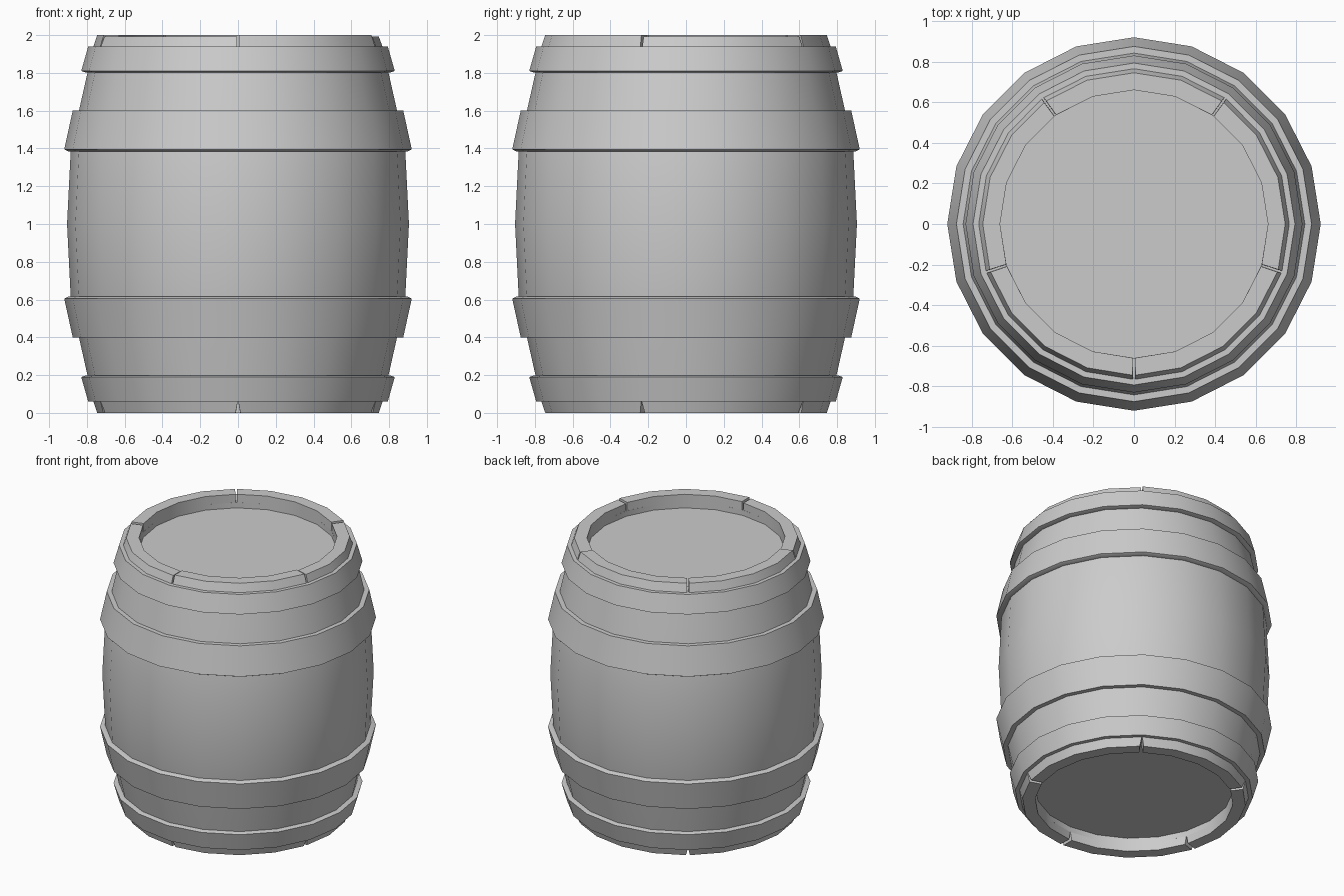
import bpy
import bmesh
from math import cos, sin, radians

SIDES = 20
STEP = 360 / SIDES

if "Cube" in bpy.data.objects:
    bpy.data.objects.remove(bpy.data.objects["Cube"], do_unlink=True)

grey = bpy.data.materials.new("plain grey")
grey.use_nodes = True
colour = (0.6, 0.6, 0.6, 1)
grey.diffuse_color = colour
grey.node_tree.nodes["Principled BSDF"].inputs["Base Color"].default_value = colour


def polar(r, angle, z):
    return (r * cos(radians(angle)), r * sin(radians(angle)), z)


def finish(name, bm):
    bmesh.ops.recalc_face_normals(bm, faces=bm.faces)
    mesh = bpy.data.meshes.new(name)
    bm.to_mesh(mesh)
    bm.free()
    mesh.materials.append(grey)
    obj = bpy.data.objects.new(name, mesh)
    bpy.context.collection.objects.link(obj)
    bpy.ops.object.select_all(action="DESELECT")
    obj.select_set(True)
    bpy.context.view_layer.objects.active = obj
    bpy.ops.object.shade_smooth_by_angle(angle=radians(30))


def lathe(name, profile, loop=False):
    """Spin an (r, z) profile; loops become rings, open ones get end caps."""
    bm = bmesh.new()
    rings = [[bm.verts.new(polar(r, STEP * i, z)) for i in range(SIDES)]
             for r, z in profile]
    pairs = list(zip(rings, rings[1:]))
    if loop:
        pairs.append((rings[-1], rings[0]))
    else:
        bm.faces.new(rings[0])
        bm.faces.new(rings[-1])
    for a, b in pairs:
        for i in range(SIDES):
            j = (i + 1) % SIDES
            bm.faces.new((a[i], a[j], b[j], b[i]))
    finish(name, bm)


def rim_stave(name, start, base, edge, gap_base, gap_edge):
    """A four-segment piece of rim with narrow gaps at both ends."""
    bm = bmesh.new()
    corners = [(0.66, base, gap_base), (0.765, base, gap_base),
               (0.745, edge, gap_edge), (0.66, edge, gap_edge)]
    sections = []
    for i in range(5):
        inset = 1 if i == 0 else -1 if i == 4 else 0
        sections.append([bm.verts.new(polar(r, start + STEP * i + inset * gap, z))
                         for r, z, gap in corners])
    for a, b in zip(sections, sections[1:]):
        for i in range(4):
            j = (i + 1) % 4
            bm.faces.new((a[i], a[j], b[j], b[i]))
    bm.faces.new(sections[0])
    bm.faces.new(sections[-1])
    finish(name, bm)


# Bulging body with a sunken lid at each end
half = [(0.66, 1.9), (0.66, 1.94), (0.765, 1.94), (0.797, 1.8),
        (0.842, 1.6), (0.885, 1.4)]
lathe("barrel_body", half + [(0.905, 1.0)] + [(r, 2 - z) for r, z in reversed(half)])

# Split rims at both ends
for n in range(5):
    start = -90 + 72 * n
    edge = 1.993 if n in (1, 4) else 2.0
    rim_stave(f"top_rim_stave_{n + 1}", start, 1.94, edge, 0.4, 0.5)
    rim_stave(f"bottom_rim_stave_{n + 1}", start, 0.06, 0.0, 0.1, 1.0)

# Flared hoops, mirrored from top to bottom
hoops = {
    "end_hoop": [(0.75, 1.94), (0.793, 1.94), (0.83, 1.81), (0.81, 1.803), (0.78, 1.803)],
    "middle_hoop": [(0.83, 1.6), (0.875, 1.6), (0.92, 1.395), (0.9, 1.385), (0.87, 1.385)],
}
for name, profile in hoops.items():
    lathe("top_" + name, profile, loop=True)
    lathe("bottom_" + name, [(r, 2 - z) for r, z in profile], loop=True)
